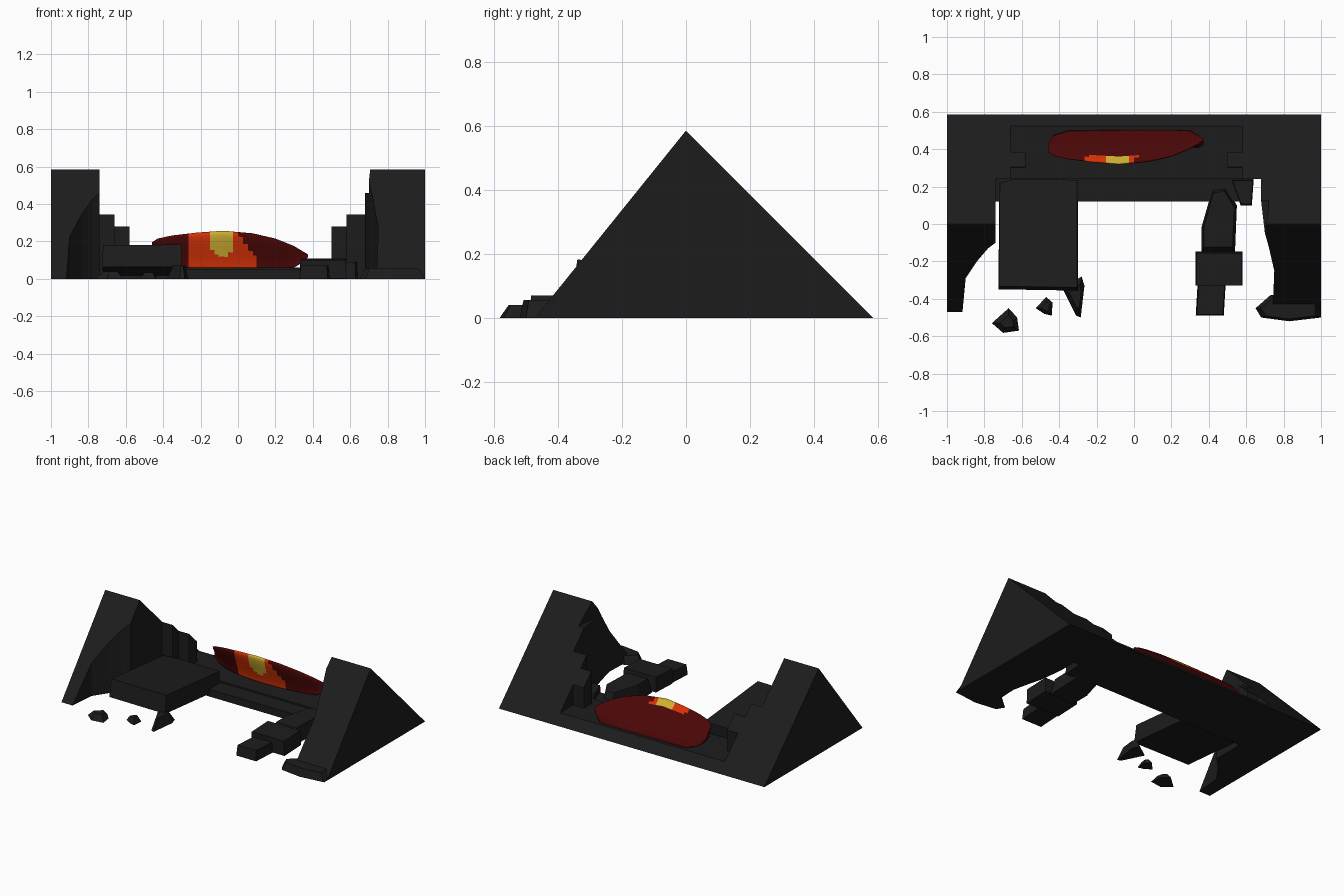
import bpy, bmesh, math
from mathutils import Vector, Matrix

old = bpy.data.objects.get("Cube")
if old:
    bpy.data.objects.remove(old, do_unlink=True)


def material(name, rgb):
    m = bpy.data.materials.new(name)
    m.use_nodes = True
    m.diffuse_color = (*rgb, 1)
    m.node_tree.nodes["Principled BSDF"].inputs["Base Color"].default_value = (*rgb, 1)
    return m


STONE = material("charcoal_stone", (0.012, 0.012, 0.012))
EMBER = material("dark_red_ember", (0.07, 0.002, 0.002))
ORANGE = material("glowing_orange", (0.68, 0.032, 0.002))
YELLOW = material("hot_yellow", (0.63, 0.43, 0.03))

PEAK = Vector((0, 0, 0.585))
BACK = Vector((0, 1, 1))
FRONT = Vector((0, -1.24, 1))


def finish(name, bm, mats=(STONE,)):
    bmesh.ops.recalc_face_normals(bm, faces=bm.faces)
    mesh = bpy.data.meshes.new(name)
    bm.to_mesh(mesh)
    bm.free()
    for m in mats:
        mesh.materials.append(m)
    ob = bpy.data.objects.new(name, mesh)
    bpy.context.collection.objects.link(ob)


def prism(name, outline, height, taper=1.0, slopes=(), base=0.0, turn=0.0):
    """Extrude a ground outline, shrink its top, then trim it to the slopes."""
    bm = bmesh.new()
    mid = sum((Vector(p) for p in outline), Vector((0, 0))) / len(outline)
    low = [bm.verts.new((x, y, base)) for x, y in outline]
    top = []
    for p in outline:
        q = mid + (Vector(p) - mid) * taper
        top.append(bm.verts.new((q.x, q.y, height)))
    bm.faces.new(low)
    bm.faces.new(top)
    n = len(low)
    for i in range(n):
        j = (i + 1) % n
        bm.faces.new((low[i], low[j], top[j], top[i]))
    for normal in slopes:
        bmesh.ops.bisect_plane(bm, geom=bm.verts[:] + bm.edges[:] + bm.faces[:],
                               plane_co=PEAK, plane_no=normal, clear_outer=True)
        bmesh.ops.holes_fill(bm, edges=[e for e in bm.edges if e.is_boundary])
    if turn:
        pivot = Vector((mid.x, mid.y, (base + height) / 2))
        bmesh.ops.rotate(bm, verts=bm.verts, cent=pivot, matrix=Matrix.Rotation(turn, 3, 'X'))
    finish(name, bm)


def rect(x0, x1, y0, y1):
    return [(x0, y0), (x1, y0), (x1, y1), (x0, y1)]


# Gabled end walls with broken inner edges
prism("right_end_wall", [(-1, .6), (-1, -.5), (-.92, -.5), (-.9, -.29), (-.84, -.2),
      (-.78, -.13), (-.74, -.1), (-.74, .6)], .7, slopes=(BACK, FRONT))
prism("left_end_wall", [(1, .6), (1, -.5), (.74, -.5), (.75, -.25), (.72, -.12),
      (.70, -.05), (.72, .1), (.72, .6)], .7, slopes=(BACK, FRONT))
prism("left_wall_foot", [(.65, -.45), (.68, -.5), (.83, -.52), (1, -.5), (1, -.36),
      (.73, -.38)], .055, .82)
prism("left_wall_ledge", [(.68, .12), (.70, -.05), (.8, -.05), (.8, .6), (.68, .6)], .46,
      slopes=(BACK, FRONT))

# Stepped broken masonry beside each end wall
for side, sign in (("right", -1), ("left", 1)):
    edge = .74
    steps = [(.66, .24, .6, .35), (.58, .30, .385, .28)]
    if sign > 0:
        steps = [(.58, .24, .53, .35), (.50, .30, .385, .28)]
    for i, (inner, y0, y1, top) in enumerate(steps):
        prism(f"{side}_broken_step_{i + 1}", rect(sign * inner, sign * edge, y0, y1), top,
              slopes=(BACK,))
        edge = inner

# Low middle base, stepped at the front
prism("base_front_strip", rect(-.74, .58, .12, .3), .05)
prism("base_rear_strip", rect(-.76, .76, .24, .6), .06, slopes=(BACK,))

# Fallen slab and broken column pieces
prism("fallen_slab", [(-.725, -.345), (-.30, -.352), (-.30, .235), (-.64, .238), (-.72, .22)],
      .15, .985, base=.03, turn=-.094)
prism("fallen_column_rear", [(.36, -.15), (.54, -.15), (.55, .1), (.49, .2), (.42, .19),
      (.36, -.02)], .10, .85)
prism("fallen_column_middle", rect(.33, .58, -.33, -.15), .105, .97, base=.005, turn=.04)
prism("fallen_column_front", [(.33, -.49), (.48, -.49), (.49, -.32), (.34, -.32)], .07, .93)
prism("small_chunk", [(.57, .1), (.63, .1), (.64, .24), (.52, .24)], .09, .9)

# Scattered rubble
prism("slab_shard", [(-.38, -.35), (-.31, -.49), (-.285, -.5), (-.265, -.33), (-.28, -.28)],
      .07, .55)
prism("large_rubble", [(-.76, -.53), (-.67, -.45), (-.625, -.5), (-.615, -.57), (-.7, -.582)],
      .04, .5)
prism("small_rubble", [(-.525, -.45), (-.47, -.39), (-.435, -.42), (-.44, -.49), (-.48, -.48)],
      .035, .5)

# Glowing ember: x, top height, bottom height and thickness at each station
STATIONS = [(-.46, .195, .13, .03), (-.43, .215, .085, .07), (-.35, .232, .06, .10),
            (-.22, .247, .057, .13), (-.08, .257, .055, .14), (.08, .243, .055, .135),
            (.2, .215, .055, .12), (.3, .175, .06, .09), (.35, .145, .09, .06),
            (.375, .13, .115, .02)]
LEVELS, SPLIT = 16, 6


def section(x, top, bottom, thick):
    """Closed outline with a back lying on the slope and a bulging front."""
    back, front = [], []
    for k in range(LEVELS + 1):
        t = k / LEVELS
        z = bottom + (top - bottom) * t
        y = .58 - z - .02 * (1 - t) ** 4
        back.append((x, y, z))
        front.append((x, y - thick * (1 - t) ** .75, z))
    return back + front[-2::-1]


bm = bmesh.new()
rings = []
for a, b in zip(STATIONS, STATIONS[1:]):
    for s in range(SPLIT):
        values = Vector(a).lerp(Vector(b), s / SPLIT)
        rings.append([bm.verts.new(p) for p in section(*values)])
rings.append([bm.verts.new(p) for p in section(*STATIONS[-1])])
count = len(rings[0])
for a, b in zip(rings, rings[1:]):
    for k in range(count):
        j = (k + 1) % count
        f = bm.faces.new((a[k], a[j], b[j], b[k]))
        c = f.calc_center_median()
        f.smooth = True
        # Hot centre on the front, wrapping just over the crest
        hot = k >= LEVELS or c.y < .365
        if hot and -.27 < c.x < min(.09, .09 - .7 * (c.z - .12)):
            f.material_index = 1
            if c.z > .12 and abs(c.x + .08) < min(.06, c.z - .1):
                f.material_index = 2
bm.faces.new(rings[0])
bm.faces.new(rings[-1])
for e in bm.edges:
    e.smooth = len(e.link_faces) == 2 and e.calc_face_angle() < math.radians(40)
finish("glowing_ember", bm, (EMBER, ORANGE, YELLOW))
